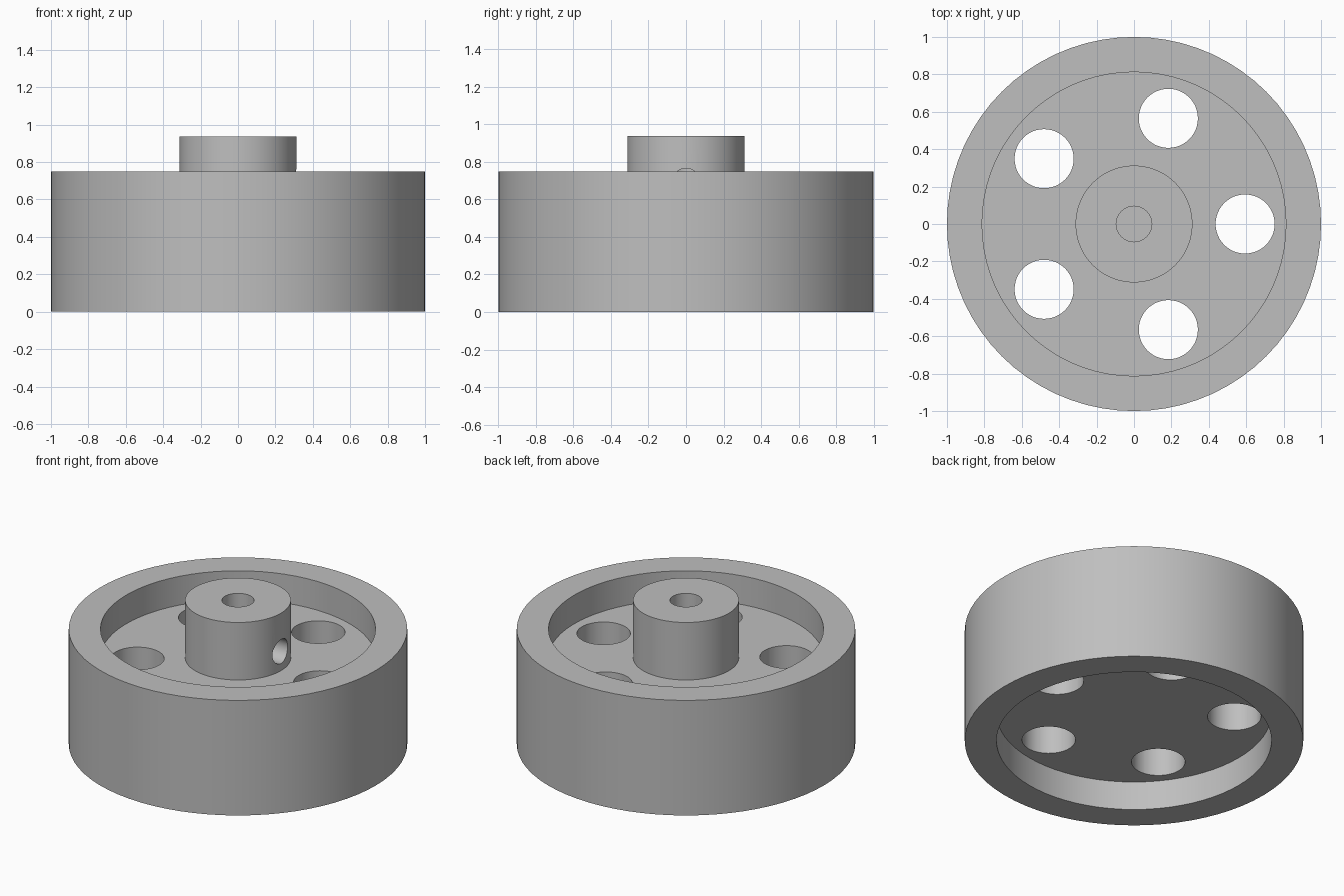
import bpy
import bmesh
import math
from mathutils import Matrix, Vector

if "Cube" in bpy.data.objects:
    bpy.data.objects.remove(bpy.data.objects["Cube"], do_unlink=True)

RIM_R, RIM_INNER, RIM_TOP = 1.0, 0.8125, 0.75
WEB_BOTTOM, WEB_TOP = 0.1875, 0.5625
HUB_R, HUB_TOP = 0.3125, 0.9375
BORE_R, BORE_BOTTOM = 0.095, 0.44

# Single material
grey = bpy.data.materials.new("plain grey")
colour = (0.52, 0.52, 0.52, 1)
grey.use_nodes = True
grey.diffuse_color = colour
grey.node_tree.nodes["Principled BSDF"].inputs["Base Color"].default_value = colour


def make_object(name, bm):
    bmesh.ops.recalc_face_normals(bm, faces=bm.faces)
    mesh = bpy.data.meshes.new(name)
    bm.to_mesh(mesh)
    bm.free()
    obj = bpy.data.objects.new(name, mesh)
    bpy.context.collection.objects.link(obj)
    return obj


def lathe(name, profile, segments):
    bm = bmesh.new()
    verts = [bm.verts.new((r, 0, z)) for r, z in profile]
    edges = [bm.edges.new(pair) for pair in zip(verts, verts[1:])]
    bmesh.ops.spin(bm, geom=verts + edges, cent=(0, 0, 0), axis=(0, 0, 1),
                   angle=math.tau, steps=segments)
    bmesh.ops.remove_doubles(bm, verts=bm.verts, dist=0.0001)
    return make_object(name, bm)


def add_rod(bm, radius, depth, matrix):
    bmesh.ops.create_cone(bm, cap_ends=True, segments=48, radius1=radius,
                          radius2=radius, depth=depth, matrix=matrix)


# Wheel section: underside, web, rim, hub and blind bore
wheel = lathe("wheel", [
    (0, WEB_BOTTOM), (RIM_INNER, WEB_BOTTOM), (RIM_INNER, 0), (RIM_R, 0),
    (RIM_R, RIM_TOP), (RIM_INNER, RIM_TOP), (RIM_INNER, WEB_TOP),
    (HUB_R, WEB_TOP), (HUB_R, HUB_TOP), (BORE_R, HUB_TOP),
    (BORE_R, BORE_BOTTOM), (0, BORE_BOTTOM)], 72)
wheel.data.materials.append(grey)

# Cutters: five lightening holes in the web and one set screw hole in the hub
bm = bmesh.new()
for i in range(5):
    spot = Matrix.Rotation(i * math.tau / 5, 4, "Z") @ Vector((0.594, 0, 0.375))
    add_rod(bm, 0.158, 0.6, Matrix.Translation(spot))
add_rod(bm, 0.078, 0.4, Matrix.Translation((0.2, 0, 0.6875))
        @ Matrix.Rotation(math.pi / 2, 4, "Y"))
cutter = make_object("hole_cutter", bm)
cutter.hide_render = True

bpy.ops.object.select_all(action="DESELECT")
bpy.context.view_layer.objects.active = wheel
wheel.select_set(True)
cut = wheel.modifiers.new("holes", "BOOLEAN")
cut.operation = "DIFFERENCE"
cut.solver = "EXACT"
cut.object = cutter
bpy.ops.object.modifier_apply(modifier=cut.name)
bpy.data.objects.remove(cutter, do_unlink=True)

# Smooth round walls with crisp edges
bpy.ops.object.shade_smooth_by_angle(angle=math.radians(30))
